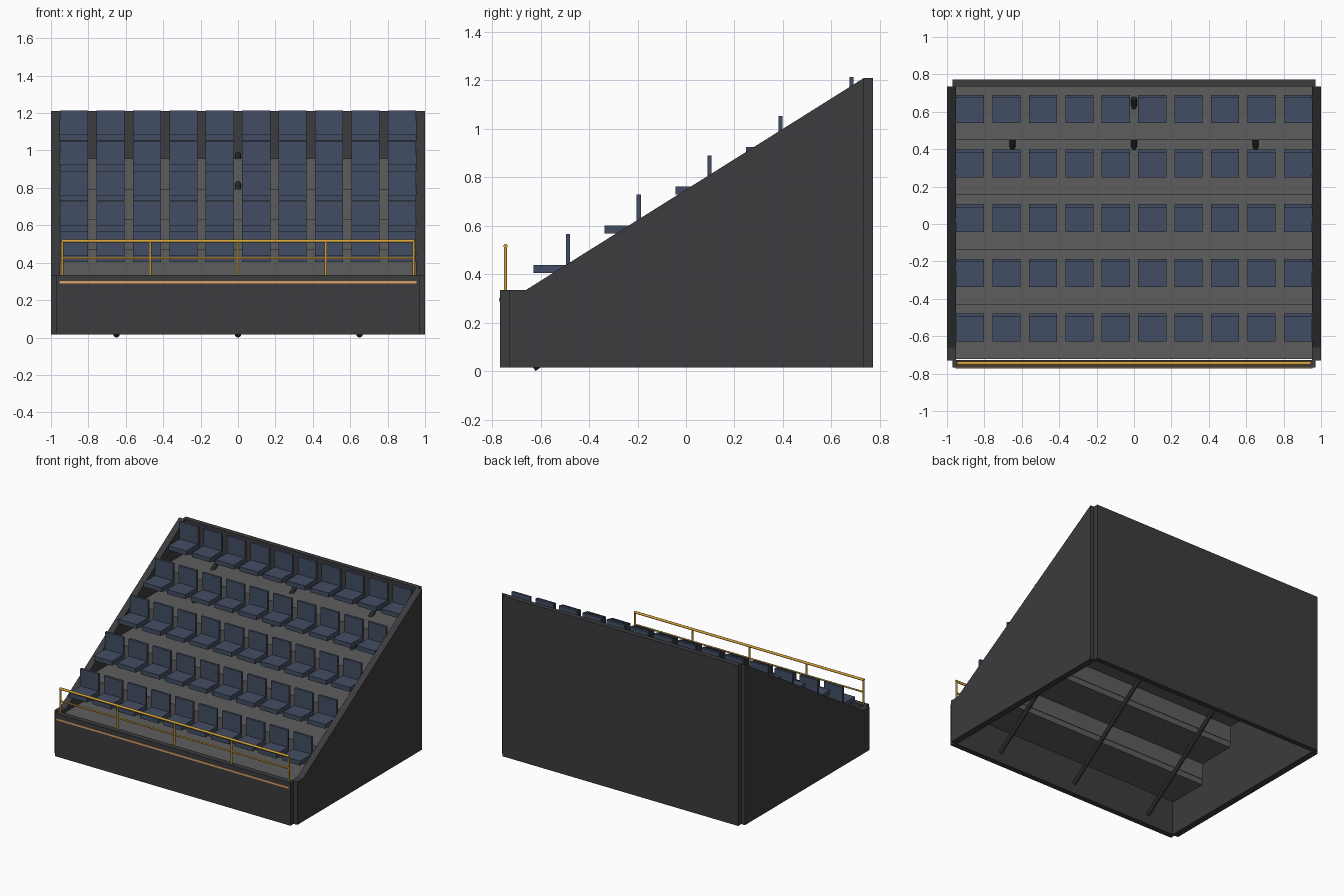
import bpy, bmesh
from mathutils import Vector

if "Cube" in bpy.data.objects:
    bpy.data.objects.remove(bpy.data.objects["Cube"])


def material(name, rgb):
    m = bpy.data.materials.new(name)
    m.diffuse_color = (*rgb, 1)
    m.use_nodes = True
    m.node_tree.nodes["Principled BSDF"].inputs["Base Color"].default_value = m.diffuse_color
    return m


PANEL = material("dark_panel", (0.045, 0.045, 0.05))
DECK = material("deck_grey", (0.11, 0.11, 0.11))
SEAT = material("seat_blue", (0.055, 0.075, 0.125))
GOLD = material("rail_yellow", (0.65, 0.36, 0.04))
TRIM = material("trim_orange", (0.7, 0.36, 0.14))
STEEL = material("beam_dark", (0.02, 0.02, 0.02))


def finish(name, bm, mat):
    bmesh.ops.recalc_face_normals(bm, faces=bm.faces)
    me = bpy.data.meshes.new(name)
    bm.to_mesh(me)
    bm.free()
    me.materials.append(mat)
    ob = bpy.data.objects.new(name, me)
    bpy.context.collection.objects.link(ob)
    return ob


def add_box(bm, x0, x1, y0, y1, z0, z1):
    verts = bmesh.ops.create_cube(bm, size=1)["verts"]
    for v in verts:
        v.co = (x0 if v.co.x < 0 else x1, y0 if v.co.y < 0 else y1, z0 if v.co.z < 0 else z1)


def box(name, mat, *dims):
    bm = bmesh.new()
    add_box(bm, *dims)
    return finish(name, bm, mat)


def rod(name, mat, a, b, r, sides=10):
    a, b = Vector(a), Vector(b)
    bm = bmesh.new()
    bmesh.ops.create_cone(bm, cap_ends=True, segments=sides, radius1=r, radius2=r, depth=(b - a).length)
    rot = (b - a).to_track_quat("Z", "Y").to_matrix().to_4x4()
    bmesh.ops.transform(bm, matrix=rot, verts=bm.verts)
    bmesh.ops.translate(bm, vec=(a + b) / 2, verts=bm.verts)
    ob = finish(name, bm, mat)
    for p in ob.data.polygons:
        p.use_smooth = len(p.vertices) == 4
    return ob


# Sloped side walls
profile = [(-0.73, 0.015), (0.735, 0.015), (0.735, 1.21), (-0.66, 0.335), (-0.73, 0.335)]
for side, x0 in (("left", -1.0), ("right", 0.952)):
    bm = bmesh.new()
    face = bm.faces.new([bm.verts.new((x0, y, z)) for y, z in profile])
    ext = bmesh.ops.extrude_face_region(bm, geom=[face])["geom"]
    bmesh.ops.translate(bm, vec=(0.048, 0, 0), verts=[g for g in ext if isinstance(g, bmesh.types.BMVert)])
    finish(side + "_side_wall", bm, PANEL)

# Front and back walls, front trim strip
box("front_wall", PANEL, -0.97, 0.97, -0.768, -0.728, 0.015, 0.335)
box("back_wall", PANEL, -0.97, 0.97, 0.735, 0.772, 0.015, 1.21)
box("front_trim", TRIM, -0.955, 0.955, -0.772, -0.765, 0.288, 0.302)

# Stepped decks, risers and rows of seats
ROWS, DY, DZ = 5, 0.2925, 0.162
for i in range(ROWS):
    y, z = -0.722 + i * DY, 0.309 + i * DZ
    box(f"tread_{i + 1}", DECK, -0.952, 0.952, y, y + DY + 0.01, z - 0.042, z)
    if i:
        box(f"riser_{i + 1}", DECK, -0.952, 0.952, y + 0.002, y + 0.014, z - DZ, z - 0.042)
    for j in range(10):
        x = -0.8775 + j * 0.195
        bm = bmesh.new()
        add_box(bm, x - 0.075, x + 0.075, y + 0.093, y + 0.243, z + 0.096, z + 0.129)
        add_box(bm, x - 0.075, x + 0.075, y + 0.226, y + 0.243, z + 0.129, z + 0.257)
        finish(f"seat_{i + 1}_{j + 1}", bm, SEAT)

# Raking support beams under the decks
for n, x in enumerate((-0.65, 0, 0.65)):
    rod(f"raking_beam_{n + 1}", STEEL, (x, -0.63, 0.013), (x, 0.67, 0.98), 0.016)

# Front safety railing
for n in range(5):
    x = -0.94 + n * 0.47
    rod(f"rail_post_{n + 1}", GOLD, (x, -0.745, 0.33), (x, -0.745, 0.517), 0.007)
rod("top_rail", GOLD, (-0.945, -0.745, 0.516), (0.945, -0.745, 0.516), 0.009)
rod("middle_rail", GOLD, (-0.94, -0.745, 0.425), (0.94, -0.745, 0.425), 0.006)
